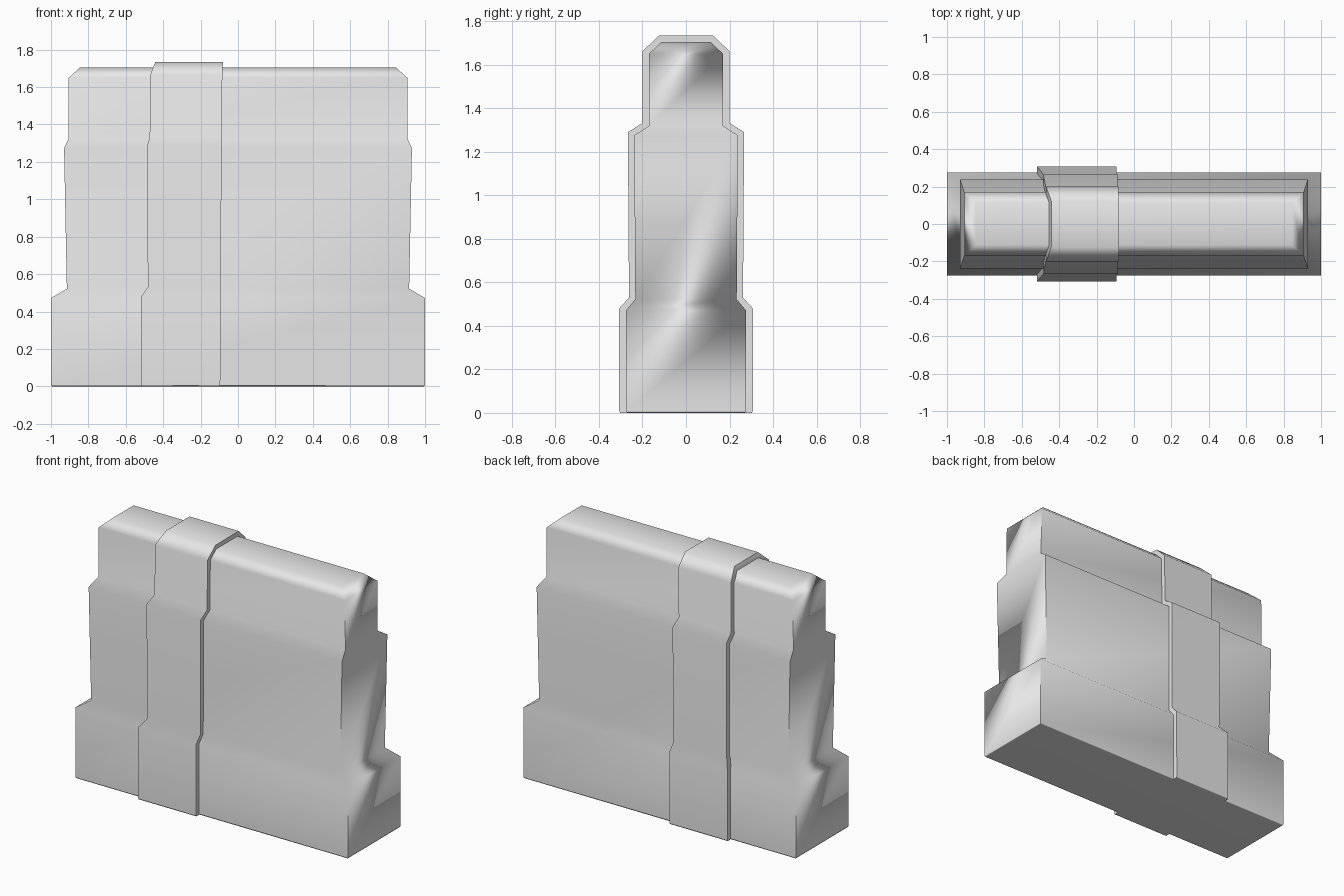
import bpy
import bmesh
import math

cube = bpy.data.objects.get("Cube")
if cube:
    bpy.data.objects.remove(cube, do_unlink=True)

# Single plain stone colour
stone = bpy.data.materials.new("light_grey_stone")
stone.use_nodes = True
stone.diffuse_color = (0.8, 0.8, 0.8, 1)
stone.node_tree.nodes["Principled BSDF"].inputs["Base Color"].default_value = (0.8, 0.8, 0.8, 1)


def loft(name, rings):
    """Stack rectangles given as (left x, right x, half depth, height)."""
    bm = bmesh.new()
    loops = []
    for x0, x1, d, z in rings:
        corners = ((x0, -d), (x1, -d), (x1, d), (x0, d))
        loops.append([bm.verts.new((x, y, z)) for x, y in corners])
    for low, high in zip(loops, loops[1:]):
        for i in range(4):
            j = (i + 1) % 4
            bm.faces.new((low[i], low[j], high[j], high[i]))
    bm.faces.new(loops[0][::-1])
    bm.faces.new(loops[-1])
    mesh = bpy.data.meshes.new(name)
    bm.to_mesh(mesh)
    bm.free()
    mesh.materials.append(stone)
    obj = bpy.data.objects.new(name, mesh)
    bpy.context.collection.objects.link(obj)

    # Soft ledges, crisp vertical corners
    bpy.ops.object.select_all(action="DESELECT")
    obj.select_set(True)
    bpy.context.view_layer.objects.active = obj
    bpy.ops.object.shade_smooth_by_angle(angle=math.radians(65))
    normals = obj.modifiers.new("face_weighting", "WEIGHTED_NORMAL")
    normals.keep_sharp = True
    return obj


# Stepped wall body: (half width, half depth, height)
body_profile = [
    (0.995, 0.27, 0), (1, 0.275, 0.008), (1, 0.275, 0.472),
    (0.915, 0.233, 0.522), (0.93, 0.238, 1.275), (0.907, 0.17, 1.32),
    (0.905, 0.17, 1.65), (0.845, 0.112, 1.705),
]
loft("wall_body", [(-w, w, d, z) for w, d, z in body_profile])

# Raised band wrapped over the wall, with a stepped left edge
loft("wall_band", [
    (-0.518, -0.095, 0.302, 0), (-0.518, -0.095, 0.307, 0.008),
    (-0.518, -0.093, 0.307, 0.48), (-0.482, -0.092, 0.262, 0.53),
    (-0.485, -0.088, 0.267, 1.29), (-0.472, -0.087, 0.2, 1.332),
    (-0.47, -0.084, 0.2, 1.662), (-0.442, -0.08, 0.123, 1.735),
])
